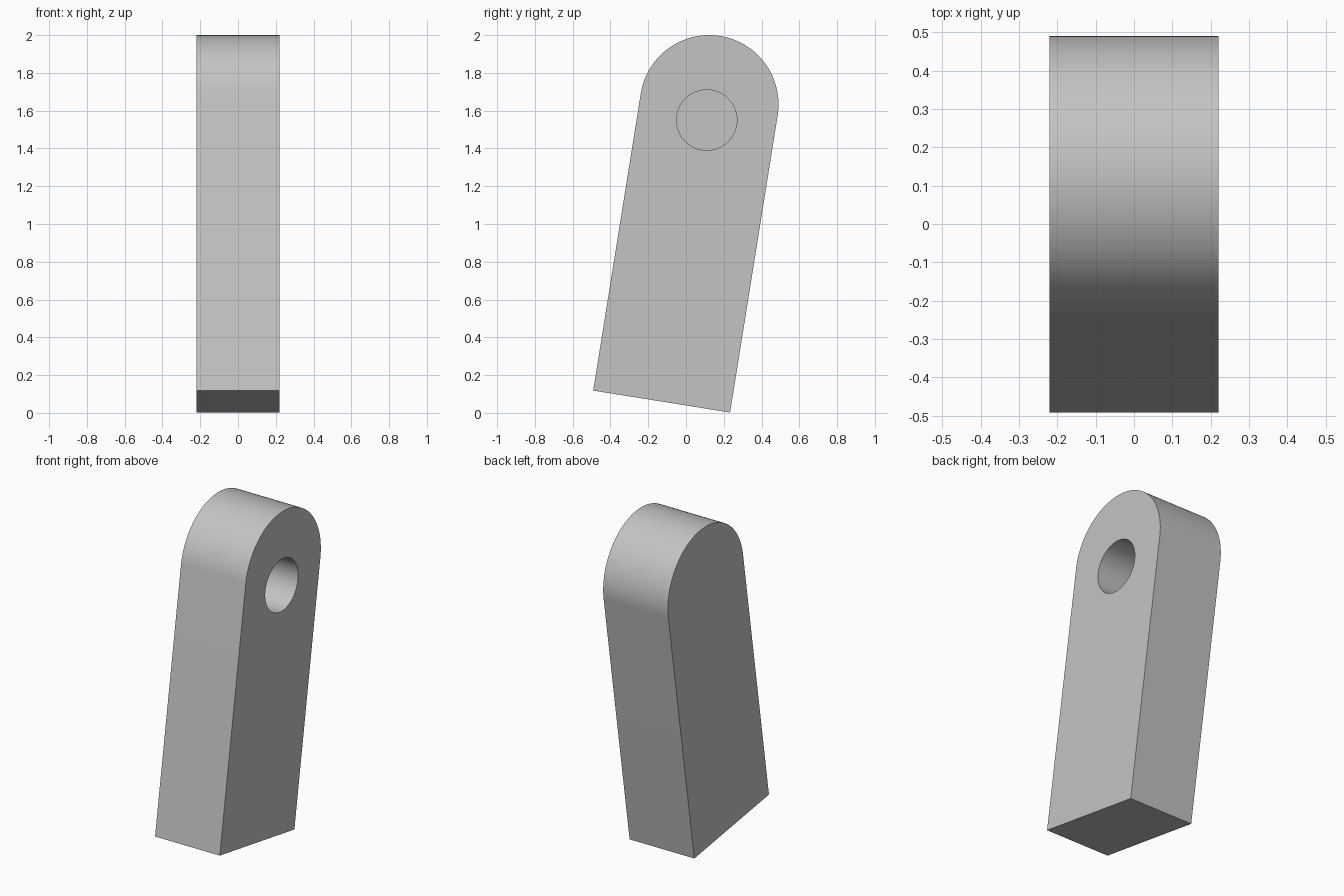
import bpy
import bmesh
from math import sin, cos, pi, radians
from mathutils import Matrix, Vector

if "Cube" in bpy.data.objects:
    bpy.data.objects.remove(bpy.data.objects["Cube"], do_unlink=True)

HALF_THICK = 0.22
RADIUS = 0.367                       # half width and rounded end
LENGTH = 1.593                       # base to centre of rounded end
TILT = radians(9.1)
END_CENTRE = Vector((0, 0.123, 1.633))
HOLE_RADIUS, HOLE_DROP, HOLE_DEPTH = 0.16, 0.084, 0.33
ARC_STEPS = 64

grey = bpy.data.materials.new("light_grey")
grey.use_nodes = True
colour = (0.55, 0.55, 0.55, 1)
grey.diffuse_color = colour
grey.node_tree.nodes["Principled BSDF"].inputs["Base Color"].default_value = colour


def prism(name, outline, x0, x1):
    """Extrude a (y, z) outline from x0 to x1, then lean it into place."""
    bm = bmesh.new()
    face = bm.faces.new([bm.verts.new((x0, y, z)) for y, z in outline])
    side = bmesh.ops.extrude_face_region(bm, geom=[face])
    moved = [v for v in side["geom"] if isinstance(v, bmesh.types.BMVert)]
    bmesh.ops.translate(bm, vec=(x1 - x0, 0, 0), verts=moved)
    bmesh.ops.recalc_face_normals(bm, faces=bm.faces)
    bm.transform(Matrix.Translation(END_CENTRE) @ Matrix.Rotation(-TILT, 4, "X"))
    mesh = bpy.data.meshes.new(name)
    bm.to_mesh(mesh)
    bm.free()
    mesh.materials.append(grey)
    obj = bpy.data.objects.new(name, mesh)
    bpy.context.collection.objects.link(obj)
    return obj


# Leaning bar with a rounded upper end
arc = [(RADIUS * cos(pi * i / ARC_STEPS), RADIUS * sin(pi * i / ARC_STEPS))
       for i in range(ARC_STEPS + 1)]
bar = prism("rounded_bar", arc + [(-RADIUS, -LENGTH), (RADIUS, -LENGTH)],
            -HALF_THICK, HALF_THICK)

# Blind pin hole, open on the left side
circle = [(HOLE_RADIUS * cos(2 * pi * i / ARC_STEPS),
           HOLE_RADIUS * sin(2 * pi * i / ARC_STEPS) - HOLE_DROP)
          for i in range(ARC_STEPS)]
cutter = prism("hole_cutter", circle, HALF_THICK - HOLE_DEPTH, HALF_THICK + 0.1)
cutter.hide_render = True

bpy.ops.object.select_all(action="DESELECT")
bar.select_set(True)
bpy.context.view_layer.objects.active = bar
hole = bar.modifiers.new("pin_hole", "BOOLEAN")
hole.operation = "DIFFERENCE"
hole.solver = "EXACT"
hole.object = cutter
bpy.ops.object.modifier_apply(modifier=hole.name)
bpy.data.objects.remove(cutter, do_unlink=True)
bpy.ops.object.shade_smooth_by_angle(angle=radians(30))
